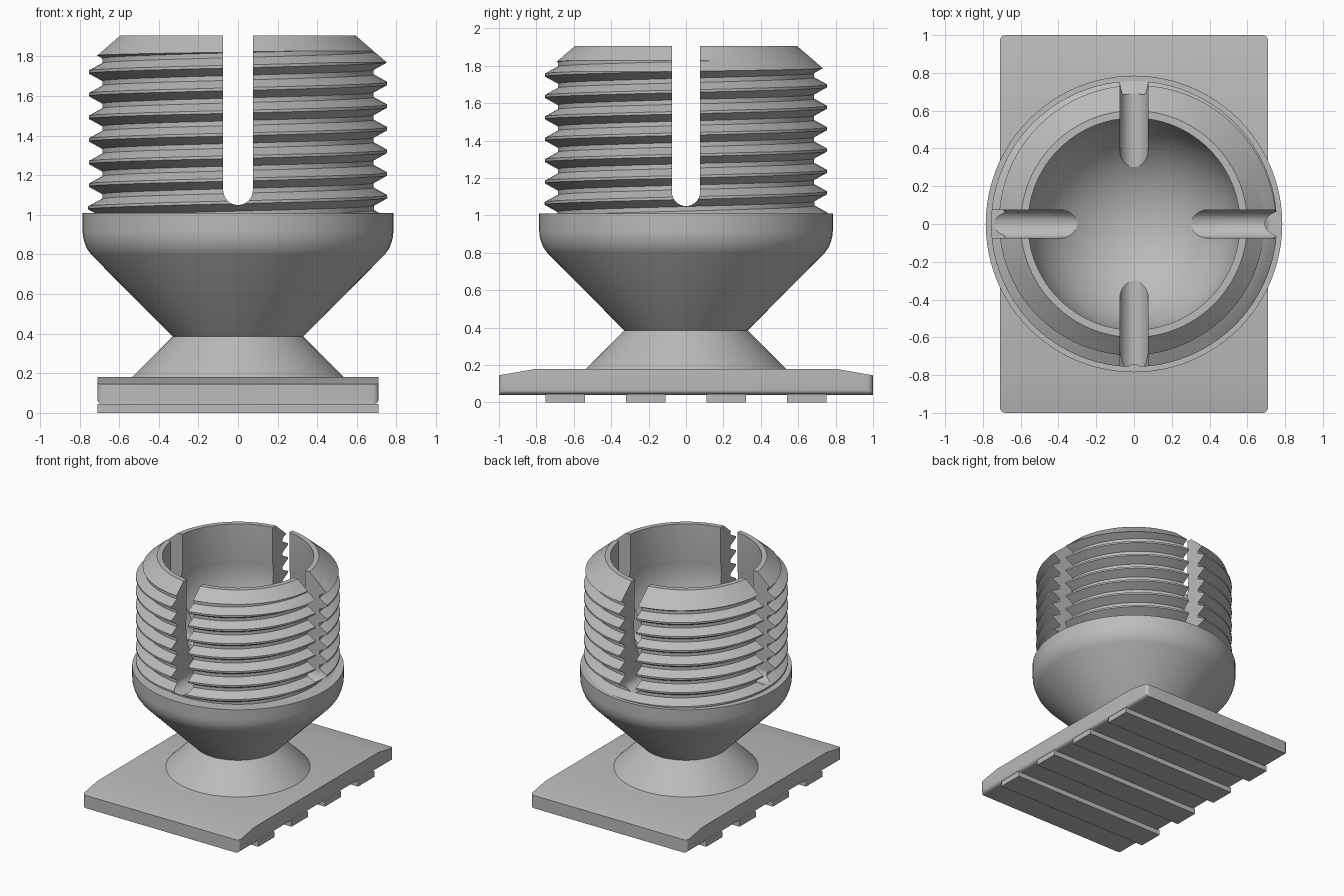
import bpy, bmesh, math

if "Cube" in bpy.data.objects:
    bpy.data.objects.remove(bpy.data.objects["Cube"])

grey = bpy.data.materials.new("plain grey")
grey.diffuse_color = (0.5, 0.5, 0.5, 1)
grey.use_nodes = True
grey.node_tree.nodes["Principled BSDF"].inputs["Base Color"].default_value = grey.diffuse_color


def make(name, bm):
    bmesh.ops.recalc_face_normals(bm, faces=bm.faces)
    mesh = bpy.data.meshes.new(name)
    bm.to_mesh(mesh)
    bm.free()
    obj = bpy.data.objects.new(name, mesh)
    mesh.materials.append(grey)
    bpy.context.collection.objects.link(obj)
    return obj


def lathe(name, profile, steps=96):
    """Solid of revolution; the profile starts and ends on the axis."""
    bm = bmesh.new()
    verts = [bm.verts.new((r, 0, z)) for r, z in profile]
    edges = [bm.edges.new(pair) for pair in zip(verts, verts[1:])]
    bmesh.ops.spin(bm, geom=verts + edges, axis=(0, 0, 1), cent=(0, 0, 0),
                   angle=2 * math.pi, steps=steps)
    bmesh.ops.remove_doubles(bm, verts=bm.verts, dist=1e-5)
    return make(name, bm)


def extrude(name, outline, depth):
    """Outline in (y, z), extruded along x and centred."""
    bm = bmesh.new()
    face = bm.faces.new([bm.verts.new((-depth / 2, y, z)) for y, z in outline])
    new = bmesh.ops.extrude_face_region(bm, geom=[face])["geom"]
    for v in new:
        if isinstance(v, bmesh.types.BMVert):
            v.co.x += depth
    return make(name, bm)


def boolean(target, tool, operation):
    mod = target.modifiers.new("cut", 'BOOLEAN')
    mod.operation, mod.object, mod.solver = operation, tool, 'EXACT'
    bpy.context.view_layer.objects.active = target
    bpy.ops.object.modifier_apply(modifier=mod.name)
    bpy.data.objects.remove(tool)


def smooth(obj, degrees):
    bpy.ops.object.select_all(action='DESELECT')
    obj.select_set(True)
    bpy.context.view_layer.objects.active = obj
    bpy.ops.object.shade_smooth_by_angle(angle=math.radians(degrees))


def helix_thread(name, pitch, z0, turns, root, crest, n=96):
    """Closed right-handed screw; z0 is the crest height at angle zero."""
    section = [(crest, -0.007), (crest, 0.007),
               (root, pitch / 2 - 0.012), (root, pitch / 2 + 0.012)]
    bm = bmesh.new()
    total = n * turns
    grid = []
    for i in range(total + 1):
        a = 2 * math.pi * i / n
        grid.append([bm.verts.new((r * math.cos(a), r * math.sin(a),
                                   z0 + dz + pitch * i / n))
                     for r, dz in section])
    for i in range(total - n):
        for j in range(4):
            if j < 3:
                quad = (grid[i][j], grid[i + 1][j], grid[i + 1][j + 1], grid[i][j + 1])
            else:
                quad = (grid[i][3], grid[i + 1][3], grid[i + 1 + n][0], grid[i + n][0])
            bm.faces.new(quad)
    # Cap both stepped ends with fans
    bmesh.ops.delete(bm, geom=[v for v in bm.verts if not v.link_faces], context='VERTS')
    rim = [e for e in bm.edges if e.is_boundary]
    middle = z0 + pitch * turns / 2
    low = bm.verts.new((0, 0, z0 + 0.02))
    high = bm.verts.new((0, 0, z0 + pitch * turns))
    for e in rim:
        mid_z = (e.verts[0].co.z + e.verts[1].co.z) / 2
        bm.faces.new((e.verts[0], e.verts[1], low if mid_z < middle else high))
    return make(name, bm)


# Base plate with sloped ends and rounded corners
plate = extrude("base_plate", [(-1, .04), (1, .04), (1, .145), (.8, .18),
                               (-.8, .18), (-1, .145)], 1.42)
bm = bmesh.new()
bm.from_mesh(plate.data)
corners = [e for e in bm.edges
           if all(abs(v.co.y) > .99 for v in e.verts)
           and abs(e.verts[0].co.x - e.verts[1].co.x) < .01]
bmesh.ops.bevel(bm, geom=corners, offset=.03, segments=5, profile=.5, affect='EDGES')
bm.to_mesh(plate.data)
bm.free()
smooth(plate, 25)

# Grip ribs under the plate
for k, y in enumerate((-.645, -.215, .215, .645)):
    extrude(f"grip_rib_{k + 1}", [(y - .105, 0), (y + .105, 0),
                                  (y + .105, .045), (y - .105, .045)], 1.42)

# Flared foot and cup in one turned body
body = lathe("threaded_socket", [
    (0, .15), (.535, .15), (.535, .18), (.33, .385), (.742, .80), (.762, .828),
    (.775, .86), (.783, .89), (.785, .92), (.785, 1.01), (0, 1.01)])

# Threaded collar, trimmed to a chamfered top
thread = helix_thread("collar_thread", .1143, .864, 12, .688, .757)
blank = lathe("collar_blank", [(0, .8), (.9, .8), (.9, 1.644), (.6, 1.905), (0, 1.905)])
boolean(thread, blank, 'INTERSECT')
boolean(body, thread, 'UNION')

# Ball cavity with a slightly narrower mouth
R, zc, mouth = .569, 1.533, .561
end = math.acos(-math.sqrt(R * R - mouth * mouth) / R)
ball = [(R * math.sin(end * t / 24), zc - R * math.cos(end * t / 24)) for t in range(25)]
cavity = lathe("ball_cavity", ball + [(mouth, 2.1), (0, 2.1)])
boolean(body, cavity, 'DIFFERENCE')

# Crossed slots with round bottoms
arc = [(.075 * math.cos(math.pi * (1 + t / 16)), 1.125 + .075 * math.sin(math.pi * (1 + t / 16)))
       for t in range(17)]
for turn in (0, math.pi / 2):
    slot = extrude("slot_cutter", arc + [(.075, 2.2), (-.075, 2.2)], 2)
    slot.rotation_euler.z = turn
    bpy.context.view_layer.update()
    boolean(body, slot, 'DIFFERENCE')
smooth(body, 25)
